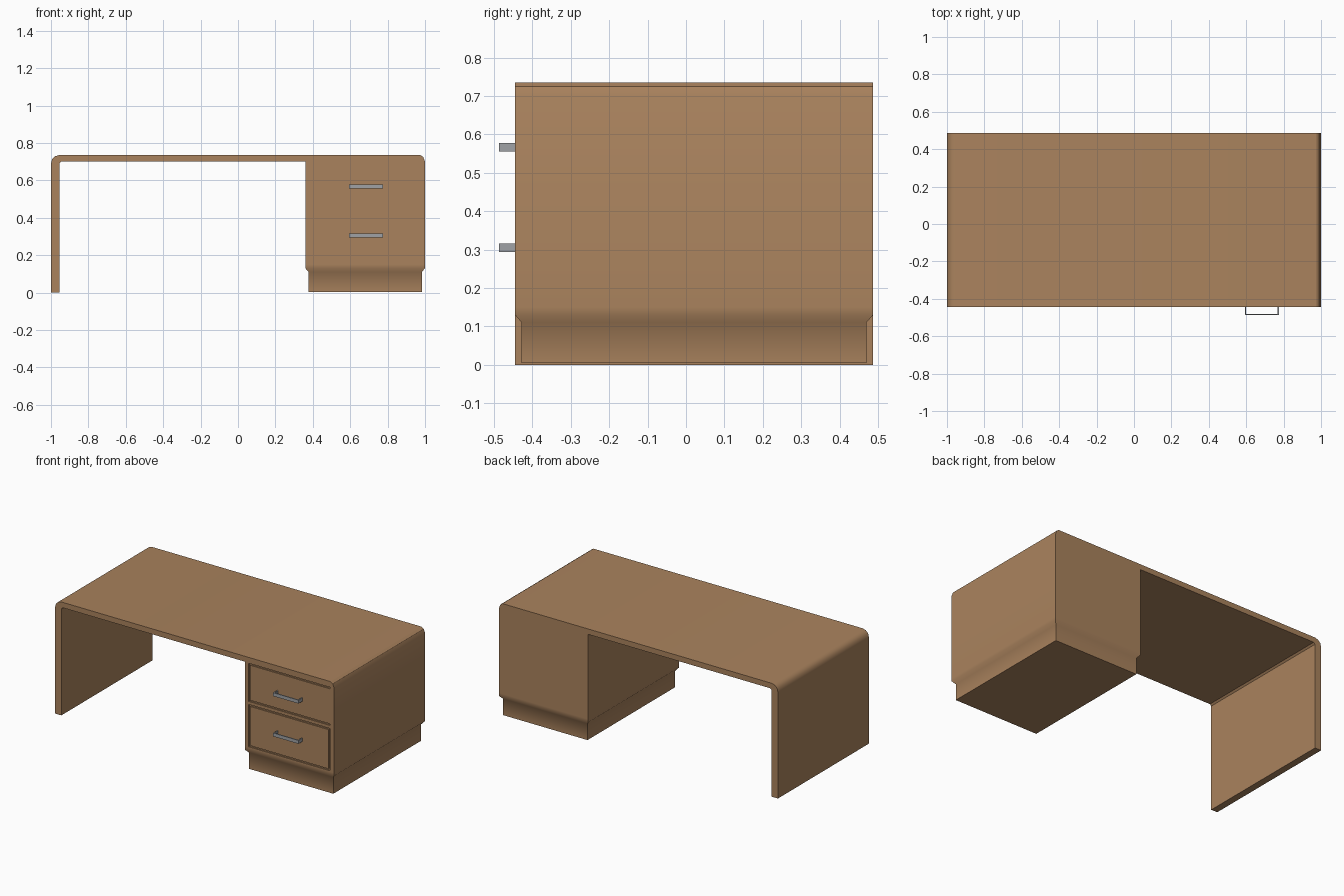
import bpy, bmesh, math
from mathutils import Matrix, Vector

cube = bpy.data.objects.get("Cube")
if cube:
    bpy.data.objects.remove(cube, do_unlink=True)

FRONT, BACK = -0.445, 0.487
CAB_L, CAB_R, JOINT = 0.36, 1.0, 0.15


def material(name, rgb, metallic=0.0):
    mat = bpy.data.materials.new(name)
    mat.use_nodes = True
    mat.diffuse_color = (*rgb, 1)
    bsdf = mat.node_tree.nodes["Principled BSDF"]
    bsdf.inputs["Base Color"].default_value = (*rgb, 1)
    bsdf.inputs["Metallic"].default_value = metallic
    bsdf.inputs["Roughness"].default_value = 0.6
    return mat


wood = material("warm_wood", (0.40, 0.225, 0.11))
steel = material("grey_metal", (0.35, 0.36, 0.38))


def finish(name, bm, mat):
    bmesh.ops.recalc_face_normals(bm, faces=bm.faces[:])
    mesh = bpy.data.meshes.new(name)
    bm.to_mesh(mesh)
    bm.free()
    mesh.materials.append(mat)
    obj = bpy.data.objects.new(name, mesh)
    bpy.context.collection.objects.link(obj)
    return obj


def activate(obj):
    bpy.ops.object.select_all(action='DESELECT')
    obj.select_set(True)
    bpy.context.view_layer.objects.active = obj


def smooth(obj, degrees):
    activate(obj)
    bpy.ops.object.shade_smooth_by_angle(angle=math.radians(degrees))


def add_box(bm, low, high):
    low, high = Vector(low), Vector(high)
    place = Matrix.Translation((low + high) / 2) @ Matrix.Diagonal((*(high - low), 1))
    bmesh.ops.create_cube(bm, size=1, matrix=place)


# Desk body: leg panel, worktop and drawer block as one extruded profile
profile = [(-1, 0), (-1, 0.69)]
for step in range(1, 4):
    a = math.radians(180 - 30 * step)
    profile.append((-0.955 + 0.045 * math.cos(a), 0.69 + 0.045 * math.sin(a)))
profile += [(0.975, 0.735), (0.99, 0.725), (CAB_R, 0.70), (CAB_R, JOINT),
            (CAB_L, JOINT), (CAB_L, 0.70), (-0.945, 0.70), (-0.955, 0.69), (-0.955, 0)]
bm = bmesh.new()
face = bm.faces.new([bm.verts.new((x, FRONT, z)) for x, z in profile])
extruded = bmesh.ops.extrude_face_region(bm, geom=[face])["geom"]
bmesh.ops.translate(bm, vec=(0, BACK - FRONT, 0),
                    verts=[v for v in extruded if isinstance(v, bmesh.types.BMVert)])
body = finish("desk_body", bm, wood)

# Grooves outlining the two drawers
W, DEPTH = 0.005, 0.008
L, R = 0.393, 0.966


def groove(x0, x1, z0, z1):
    bm = bmesh.new()
    add_box(bm, (x0 - W, FRONT - 0.02, z0 - W), (x1 + W, FRONT + DEPTH, z1 + W))
    cutter = finish("groove_cutter", bm, wood)
    cutter.hide_render = True
    activate(body)
    mod = body.modifiers.new("groove", 'BOOLEAN')
    mod.operation, mod.solver, mod.object = 'DIFFERENCE', 'EXACT', cutter
    bpy.ops.object.modifier_apply(modifier=mod.name)
    bpy.data.objects.remove(cutter, do_unlink=True)


for bottom, top, right_side in ((0.455, 0.692, False), (0.161, 0.425, True)):
    groove(L, R, bottom, bottom)
    groove(L, R, top, top)
    groove(L, L, bottom, top)
    if right_side:
        groove(R, R, bottom, top)
smooth(body, 32)

# Plinth: stepped in below the drawers
bm = bmesh.new()
rings = []
for z, inset in ((JOINT, 0), (0.13, 0), (0.11, 0.017), (0.004, 0.017)):
    x0, x1 = CAB_L + inset, CAB_R - inset
    y0, y1 = FRONT + inset, BACK - inset
    rings.append([bm.verts.new((x, y, z))
                  for x, y in ((x0, y0), (x1, y0), (x1, y1), (x0, y1))])
for upper, lower in zip(rings, rings[1:]):
    for i in range(4):
        j = (i + 1) % 4
        bm.faces.new((upper[i], upper[j], lower[j], lower[i]))
bm.faces.new(rings[-1])
bm.normal_update()
smooth(finish("plinth", bm, wood), 50)

# Drawer handles: a thin flat bar on two posts
H0, H1, T, REACH = 0.593, 0.775, 0.007, 0.042
for name, z in (("upper_handle", 0.566), ("lower_handle", 0.305)):
    bm = bmesh.new()
    z0, z1 = z - 0.011, z + 0.011
    outline = [(H0, 0), (H0, -REACH), (H1, -REACH), (H1, 0),
               (H1 - T, 0), (H1 - T, T - REACH), (H0 + T, T - REACH), (H0 + T, 0)]
    face = bm.faces.new([bm.verts.new((x, FRONT + y, z0)) for x, y in outline])
    extruded = bmesh.ops.extrude_face_region(bm, geom=[face])["geom"]
    bmesh.ops.translate(bm, vec=(0, 0, z1 - z0),
                        verts=[v for v in extruded if isinstance(v, bmesh.types.BMVert)])
    finish(name, bm, steel)
